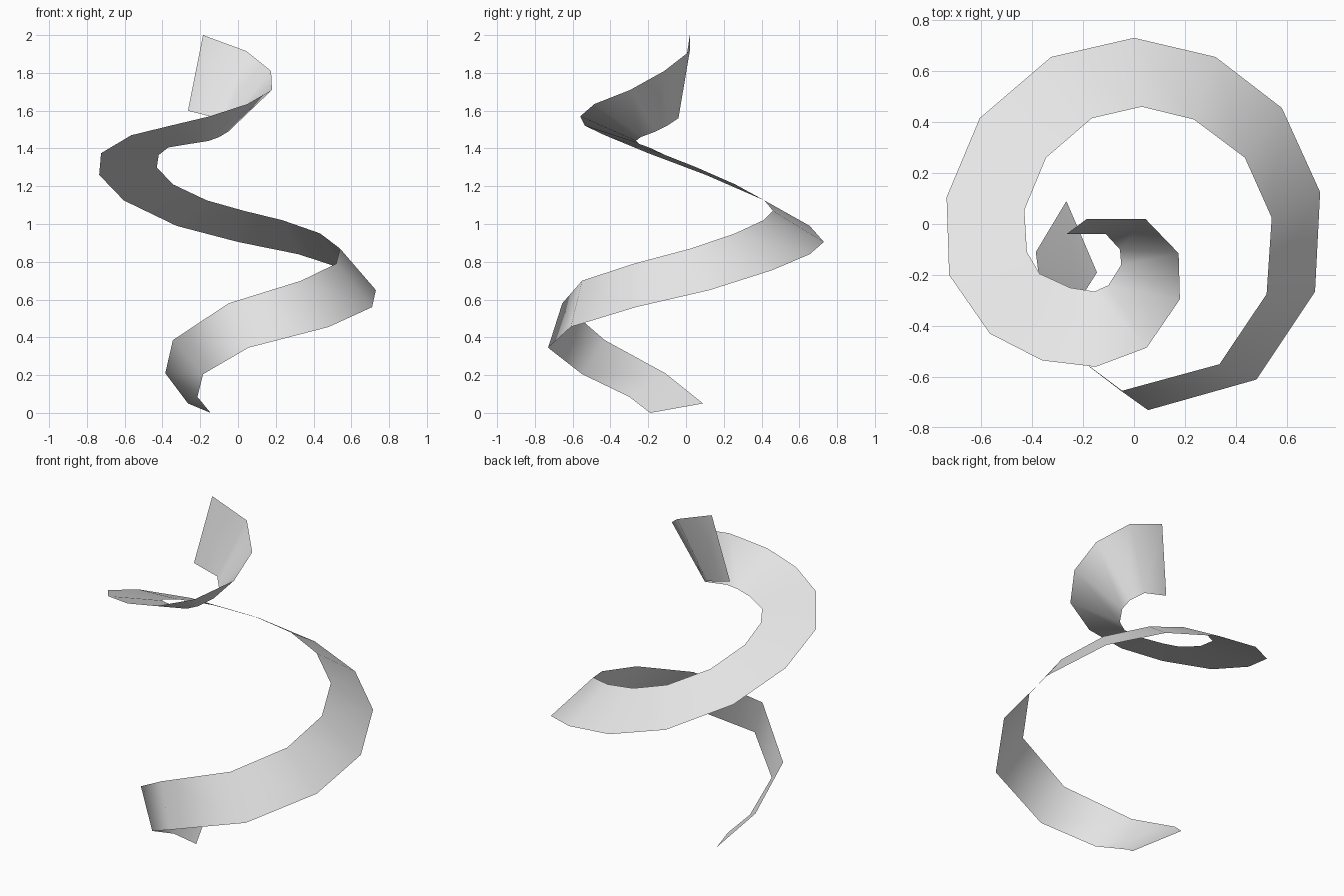
import bpy
import bmesh
from mathutils import Vector

# Remove the default cube if it is present
default_cube = bpy.data.objects.get("Cube")
if default_cube is not None:
    bpy.data.objects.remove(default_cube, do_unlink=True)


def make_material(name, colour):
    """One flat colour, shown both in the viewport and in a render."""
    material = bpy.data.materials.new(name)
    material.use_nodes = True
    material.diffuse_color = colour
    shader = next(node for node in material.node_tree.nodes
                  if node.type == "BSDF_PRINCIPLED")
    shader.inputs["Base Color"].default_value = colour
    return material


def make_ribbon(name, inner_path, outer_path, material):
    """Bridge two matching edge paths with a single-sided strip of quads."""
    mesh = bpy.data.meshes.new(name)
    bm = bmesh.new()
    inner = [bm.verts.new(Vector(point)) for point in inner_path]
    outer = [bm.verts.new(Vector(point)) for point in outer_path]
    for step in range(len(inner) - 1):
        face = bm.faces.new((inner[step], outer[step],
                             outer[step + 1], inner[step + 1]))
        face.smooth = True
    bm.to_mesh(mesh)
    bm.free()
    mesh.materials.append(material)
    ribbon = bpy.data.objects.new(name, mesh)
    bpy.context.collection.objects.link(ribbon)
    return ribbon


# Outer edge of the ribbon, climbing from the bottom tip to the curled top
outer_edge = [
    (-.145, -.19, 0), (-.215, -.3, .085), (-.185, -.55, .205),
    (.055, -.73, .345), (.48, -.61, .455), (.71, -.265, .56),
    (.73, .125, .65), (.58, .455, .755), (.32, .655, .84),
    (0, .73, .905), (-.325, .655, .99), (-.605, .415, 1.125),
    (-.735, .105, 1.26), (-.725, -.2, 1.375), (-.565, -.43, 1.47),
    (-.36, -.535, 1.52), (-.15, -.56, 1.57), (.05, -.485, 1.635),
    (.18, -.295, 1.71), (.175, -.115, 1.81), (.045, .02, 1.915),
    (-.185, .02, 2),
]

# Inner edge of the ribbon, station by station beside the outer edge
inner_edge = [
    (-.265, .09, .05), (-.385, -.11, .21), (-.345, -.43, .385),
    (-.05, -.655, .58), (.335, -.55, .7), (.52, -.275, .79),
    (.54, .025, .87), (.435, .26, .95), (.235, .41, 1.02),
    (.03, .46, 1.07), (-.165, .415, 1.125), (-.345, .26, 1.21),
    (-.43, .055, 1.3), (-.42, -.11, 1.365), (-.37, -.195, 1.405),
    (-.25, -.25, 1.425), (-.155, -.265, 1.44), (-.1, -.24, 1.46),
    (-.05, -.16, 1.49), (-.055, -.1, 1.52), (-.11, -.04, 1.56),
    (-.265, -.04, 1.6),
]

# Spiral ribbon in one light grey
light_grey = make_material("light grey", (0.8, 0.8, 0.8, 1.0))
make_ribbon("spiral_ribbon", inner_edge, outer_edge, light_grey)
